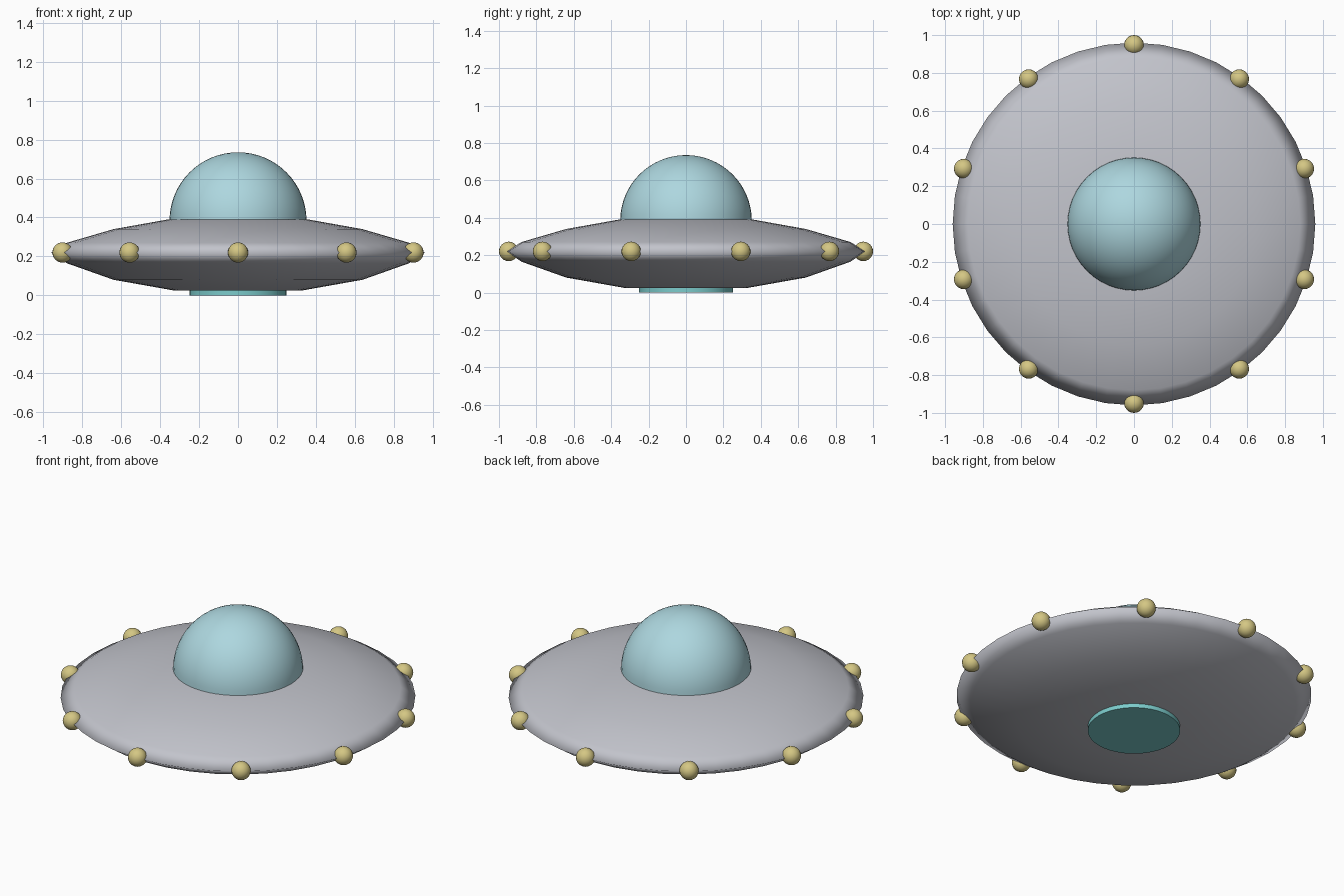
import bpy, bmesh, math
from mathutils import Matrix

cube = bpy.data.objects.get("Cube")
if cube:
    bpy.data.objects.remove(cube, do_unlink=True)


def material(name, rgb):
    m = bpy.data.materials.new(name)
    m.use_nodes = True
    m.diffuse_color = (*rgb, 1)
    m.node_tree.nodes["Principled BSDF"].inputs["Base Color"].default_value = (*rgb, 1)
    return m


def lathe(name, profile, steps, mat, sharp_angle=None):
    """Spin a (radius, height) profile around z, smooth shaded."""
    bm = bmesh.new()
    verts = [bm.verts.new((r, 0, z)) for r, z in profile]
    edges = [bm.edges.new(pair) for pair in zip(verts, verts[1:])]
    bmesh.ops.spin(bm, geom=verts + edges, cent=(0, 0, 0), axis=(0, 0, 1),
                   angle=math.tau, steps=steps, use_duplicate=False)
    bmesh.ops.remove_doubles(bm, verts=bm.verts, dist=0.0005)
    bmesh.ops.recalc_face_normals(bm, faces=bm.faces)
    return finish(name, bm, mat, sharp_angle)


def finish(name, bm, mat, sharp_angle=None):
    mesh = bpy.data.meshes.new(name)
    bm.to_mesh(mesh)
    bm.free()
    mesh.materials.append(mat)
    mesh.shade_smooth()
    if sharp_angle:
        mesh.set_sharp_from_angle(angle=math.radians(sharp_angle))
    obj = bpy.data.objects.new(name, mesh)
    bpy.context.collection.objects.link(obj)
    return obj


metal = material("hull grey", (0.54, 0.55, 0.60))
glass = material("dome pale blue", (0.42, 0.68, 0.74))
teal = material("hatch teal", (0.20, 0.60, 0.60))
yellow = material("light yellow", (0.66, 0.57, 0.23))

# Saucer hull
lathe("hull", [(0, 0.39), (0.36, 0.39), (0.64, 0.34), (0.88, 0.27), (0.96, 0.22),
               (0.88, 0.165), (0.64, 0.08), (0.33, 0.025), (0, 0.025)], 40, metal)

# Cockpit dome
quarter = [i * math.pi / 32 for i in range(17)]
lathe("dome", [(0.352 * math.cos(a), 0.383 + 0.352 * math.sin(a)) for a in quarter], 48, glass)

# Underside hatch
lathe("hatch", [(0, 0.05), (0.25, 0.05), (0.25, 0), (0, 0)], 40, teal, 40)

# Ring of rim lights
for i in range(10):
    a = math.radians(90 + 36 * i)
    bm = bmesh.new()
    bmesh.ops.create_uvsphere(bm, u_segments=20, v_segments=12, radius=0.052)
    light = finish(f"rim_light_{i + 1}", bm, yellow)
    light.matrix_world = Matrix.Translation((0.948 * math.cos(a), 0.948 * math.sin(a), 0.22))
